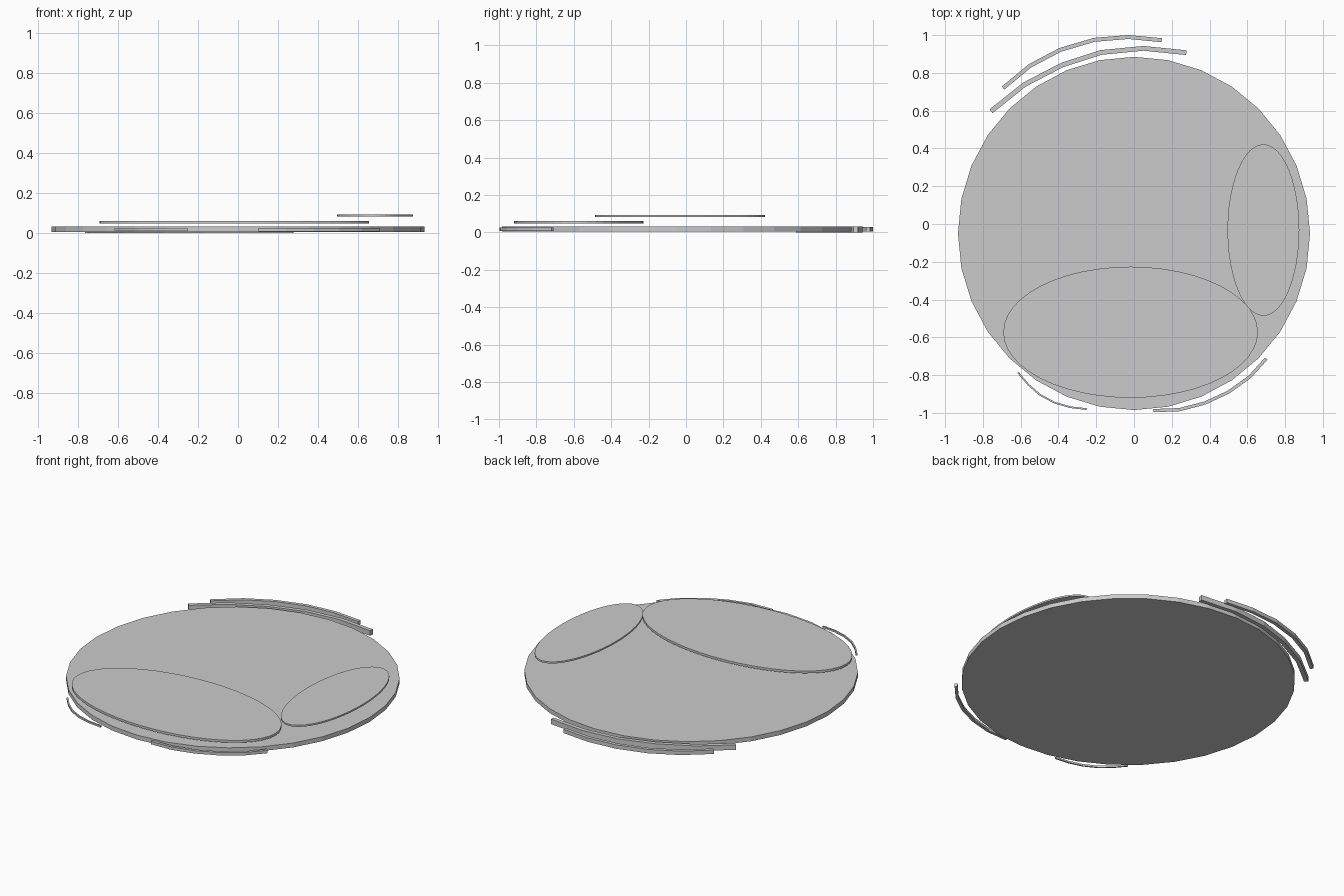
import bpy, bmesh, math
from mathutils import Vector

if "Cube" in bpy.data.objects:
    bpy.data.objects.remove(bpy.data.objects["Cube"])


def finish(name, bm):
    bmesh.ops.recalc_face_normals(bm, faces=bm.faces)
    me = bpy.data.meshes.new(name)
    bm.to_mesh(me)
    bm.free()
    ob = bpy.data.objects.new(name, me)
    bpy.context.collection.objects.link(ob)
    return ob


def disc(name, cx, cy, rx, ry, z0, z1, sides):
    """Flat elliptical plate between two heights."""
    bm = bmesh.new()
    rings = []
    for z in (z0, z1):
        rings.append([bm.verts.new((cx + rx * math.cos(2 * math.pi * i / sides),
                                    cy + ry * math.sin(2 * math.pi * i / sides), z))
                      for i in range(sides)])
    lo, hi = rings
    bm.faces.new(lo)
    bm.faces.new(hi)
    for i in range(sides):
        j = (i + 1) % sides
        bm.faces.new((lo[i], lo[j], hi[j], hi[i]))
    return finish(name, bm)


def strip(name, pts, width, z0, z1):
    """Rectangular bar swept along a polyline with mitred corners."""
    pts = [Vector(p) for p in pts]
    bm = bmesh.new()
    sections = []
    for i, p in enumerate(pts):
        a = (p - pts[i - 1]).normalized() if i else None
        b = (pts[i + 1] - p).normalized() if i < len(pts) - 1 else None
        t = ((a or b) + (b or a)).normalized()
        n = Vector((-t.y, t.x)) * width / 2 / t.dot(a or b)
        sections.append([bm.verts.new((q.x, q.y, z)) for q, z in
                         ((p - n, z0), (p + n, z0), (p + n, z1), (p - n, z1))])
    for s, e in zip(sections, sections[1:]):
        for k in range(4):
            m = (k + 1) % 4
            bm.faces.new((s[k], s[m], e[m], e[k]))
    bm.faces.new(sections[0])
    bm.faces.new(sections[-1])
    return finish(name, bm)


# Main plate and the two thin patches floating above it
disc("main_plate", 0, -0.05, 0.932, 0.935, 0.004, 0.031, 32)
disc("front_patch", -0.018, -0.573, 0.674, 0.347, 0.046, 0.06, 48)
disc("side_patch", 0.685, -0.032, 0.19, 0.454, 0.082, 0.092, 48)

# Curved accent bars around the rim
strip("rear_inner_bar", [(-0.757, 0.597), (-0.58, 0.738), (-0.38, 0.842),
                         (-0.175, 0.908), (0.05, 0.93), (0.277, 0.907)],
      0.025, 0.0, 0.031)
strip("rear_outer_bar", [(-0.693, 0.72), (-0.55, 0.838), (-0.39, 0.922),
                         (-0.21, 0.975), (-0.03, 0.99), (0.147, 0.973)],
      0.021, 0.004, 0.028)
strip("front_right_bar", [(0.102, -0.988), (0.24, -0.983), (0.375, -0.948),
                          (0.5, -0.89), (0.612, -0.81), (0.7, -0.713)],
      0.017, 0.007, 0.025)
strip("front_left_bar", [(-0.615, -0.785), (-0.56, -0.85), (-0.497, -0.905),
                         (-0.42, -0.946), (-0.337, -0.97), (-0.25, -0.98)],
      0.009, 0.011, 0.022)
